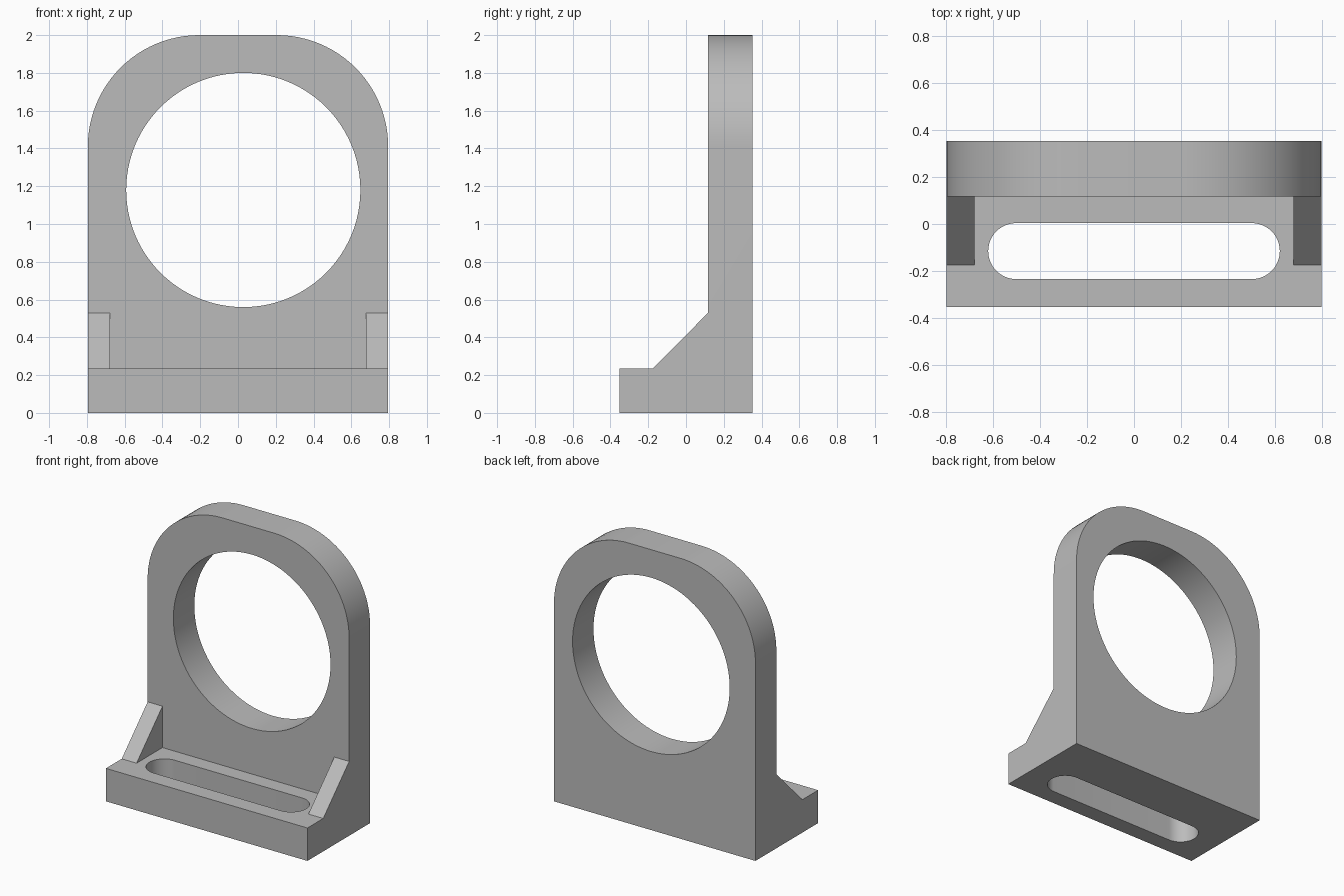
import bpy, bmesh
from math import pi, cos, sin, radians
from mathutils import Vector

if "Cube" in bpy.data.objects:
    bpy.data.objects.remove(bpy.data.objects["Cube"], do_unlink=True)

HALF_W, HALF_D, HEIGHT = 0.795, 0.353, 2.0
PLATE_Y, BASE_Z, RIB_Z, RIB_Y = 0.117, 0.235, 0.53, -0.175
CORNER_R = 0.59

grey = bpy.data.materials.new("plain grey")
grey.use_nodes = True
colour = (0.5, 0.5, 0.5, 1)
grey.diffuse_color = colour
grey.node_tree.nodes["Principled BSDF"].inputs["Base Color"].default_value = colour


def arc(cx, cy, r, start, end, steps=24):
    angles = [radians(start + (end - start) * i / steps) for i in range(steps + 1)]
    return [(cx + r * cos(a), cy + r * sin(a)) for a in angles]


def prism(name, outline, axis, low, high):
    """Extrude a 2D outline along an axis; the outline fills the other two axes in order."""
    def place(p):
        co = list(p)
        co.insert("xyz".index(axis), low)
        return co
    bm = bmesh.new()
    face = bm.faces.new([bm.verts.new(place(p)) for p in outline])
    step = Vector([high - low if a == axis else 0 for a in "xyz"])
    side = bmesh.ops.extrude_face_region(bm, geom=[face])
    moved = [g for g in side["geom"] if isinstance(g, bmesh.types.BMVert)]
    bmesh.ops.translate(bm, verts=moved, vec=step)
    if face.is_valid and len(face.link_loops if hasattr(face, "link_loops") else face.loops) == 0:
        bm.faces.remove(face)
    bmesh.ops.recalc_face_normals(bm, faces=bm.faces)
    mesh = bpy.data.meshes.new(name)
    bm.to_mesh(mesh)
    bm.free()
    mesh.materials.append(grey)
    obj = bpy.data.objects.new(name, mesh)
    bpy.context.collection.objects.link(obj)
    return obj


def combine(target, cutter, operation):
    mod = target.modifiers.new(cutter.name, "BOOLEAN")
    mod.operation, mod.solver, mod.object = operation, "EXACT", cutter
    bpy.context.view_layer.objects.active = target
    bpy.ops.object.modifier_apply(modifier=mod.name)
    bpy.data.objects.remove(cutter, do_unlink=True)


# Body: side profile with base, sloping ribs and upright plate
bracket = prism("mounting_bracket", [
    (-HALF_D, 0), (HALF_D, 0), (HALF_D, HEIGHT), (PLATE_Y, HEIGHT),
    (PLATE_Y, RIB_Z), (RIB_Y, BASE_Z), (-HALF_D, BASE_Z)], "x", -HALF_W, HALF_W)

# Rounded upper corners
cx, cz = HALF_W - CORNER_R, HEIGHT - CORNER_R
silhouette = ([(-HALF_W, -0.1), (HALF_W, -0.1)]
              + arc(cx, cz, CORNER_R, 0, 90) + arc(-cx, cz, CORNER_R, 90, 180))
combine(bracket, prism("silhouette", silhouette, "y", -1, 1), "INTERSECT")

# Gap between the two ribs
gap = [(RIB_Y - 0.1, BASE_Z), (PLATE_Y, BASE_Z), (PLATE_Y, RIB_Z + 0.1), (RIB_Y - 0.1, RIB_Z + 0.1)]
combine(bracket, prism("rib_gap", gap, "x", -0.678, 0.678), "DIFFERENCE")

# Large bore through the plate, slightly off centre
bore = arc(0.028, 1.18, 0.62, 0, 360, 96)[:-1]
combine(bracket, prism("bore", bore, "y", -1, 1), "DIFFERENCE")

# Adjustment slot through the base
slot = arc(0.5, -0.115, 0.119, -90, 90) + arc(-0.5, -0.115, 0.119, 90, 270)
combine(bracket, prism("slot", slot, "z", -0.1, 0.5), "DIFFERENCE")

# Merge coplanar faces and shade the curves smooth
bm = bmesh.new()
bm.from_mesh(bracket.data)
bmesh.ops.remove_doubles(bm, verts=bm.verts, dist=0.0001)
bmesh.ops.dissolve_limit(bm, angle_limit=radians(0.5), verts=bm.verts, edges=bm.edges)
bm.to_mesh(bracket.data)
bm.free()
bpy.ops.object.select_all(action="DESELECT")
bracket.select_set(True)
bpy.context.view_layer.objects.active = bracket
bpy.ops.object.shade_smooth_by_angle(angle=radians(30))
